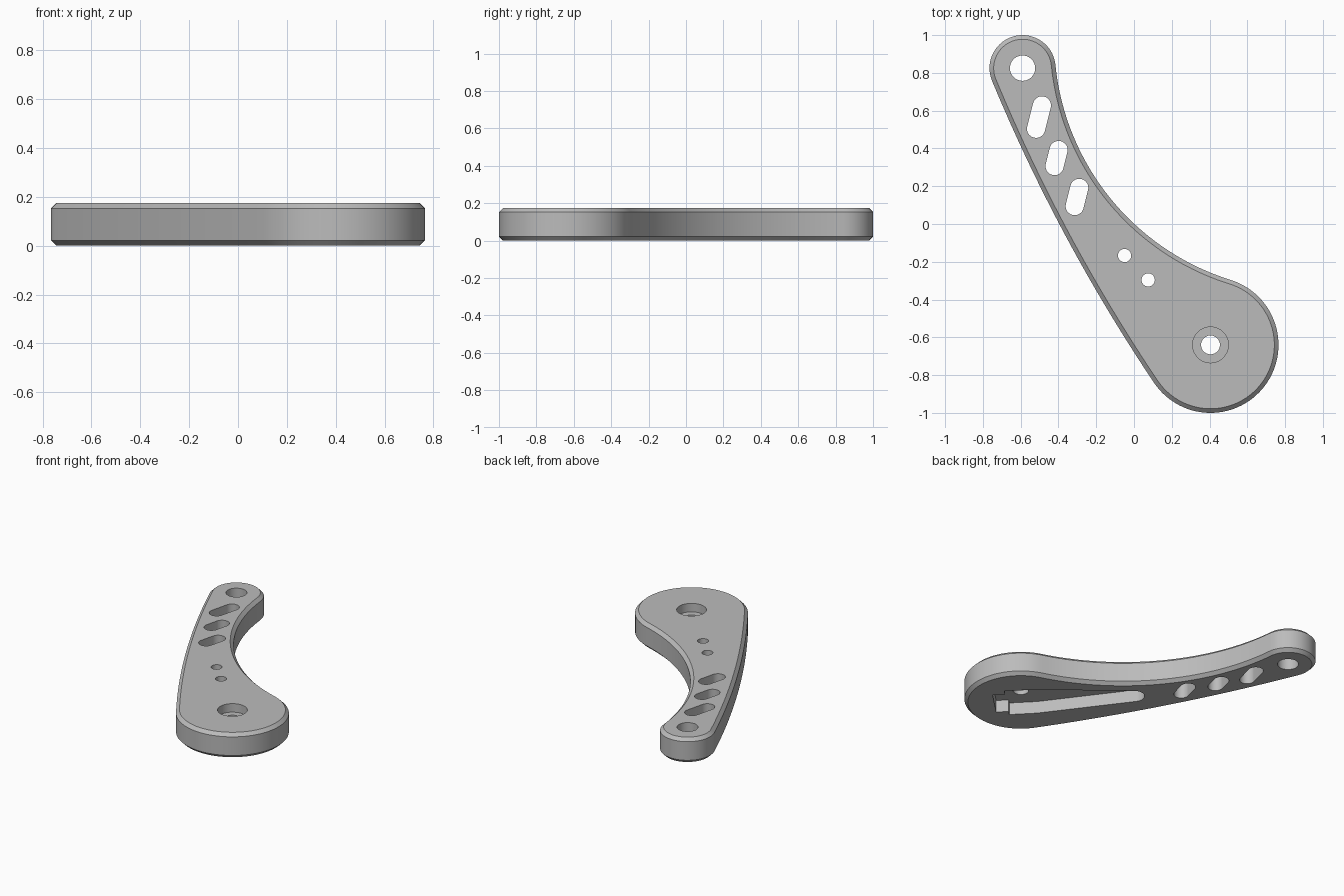
import bpy, bmesh, math
from mathutils import Vector

cube = bpy.data.objects.get("Cube")
if cube:
    bpy.data.objects.remove(cube, do_unlink=True)

THICK, CHAMFER = 0.175, 0.022
TIP, TIP_R = Vector((-0.59, 0.825)), 0.175
HUB, HUB_R = Vector((0.405, -0.64)), 0.36
POCKET_DEPTH, BORE_DEPTH = 0.085, 0.06

grey = bpy.data.materials.new("grey plastic")
grey.use_nodes = True
grey.diffuse_color = (0.5, 0.5, 0.5, 1)
grey.node_tree.nodes["Principled BSDF"].inputs["Base Color"].default_value = (0.5, 0.5, 0.5, 1)


def polar(angle, r=1.0):
    return Vector((math.cos(angle), math.sin(angle))) * r


def heading(v):
    return math.atan2(v.y, v.x)


def arc(centre, r, start, end, steps):
    return [centre + polar(start + (end - start) * i / steps, r) for i in range(steps + 1)]


# Side arcs tangent to both end circles
span, step = HUB - TIP, HUB_R - TIP_R
power = span.length_squared - step ** 2
inner_u = polar(math.radians(5.7))
inner_a = power / (2 * (step + inner_u.dot(span)))
INNER, INNER_R = TIP + inner_u * inner_a, inner_a - TIP_R
outer_a = 9.0
outer_dot = (power / outer_a + 2 * step) / 2
outer_u = polar(heading(span) + math.acos(outer_dot / span.length))
OUTER, OUTER_R = TIP + outer_u * outer_a, outer_a + TIP_R


def outline(inset):
    """Counterclockwise arm outline, shrunk by inset."""
    t_in, t_out = heading(INNER - TIP), heading(TIP - OUTER) % math.tau
    h_in, h_out = heading(INNER - HUB), heading(HUB - OUTER) % math.tau
    pts = arc(TIP, TIP_R - inset, t_in, t_out, 40)
    pts += arc(OUTER, OUTER_R - inset, t_out, h_out, 30)[1:]
    pts += arc(HUB, HUB_R - inset, h_out, h_in + math.tau, 60)[1:]
    pts += arc(INNER, INNER_R + inset, heading(HUB - INNER) % math.tau,
               heading(TIP - INNER) % math.tau, 44)[1:-1]
    return pts


def loft(name, levels):
    """Closed solid through matching outlines, given as (points, z)."""
    bm = bmesh.new()
    rings = [[bm.verts.new((p.x, p.y, z)) for p in pts] for pts, z in levels]
    for low, high in zip(rings, rings[1:]):
        for i in range(len(low)):
            j = (i + 1) % len(low)
            bm.faces.new((low[i], low[j], high[j], high[i]))
    bm.faces.new(rings[0][::-1])
    bm.faces.new(rings[-1])
    bmesh.ops.recalc_face_normals(bm, faces=bm.faces)
    mesh = bpy.data.meshes.new(name)
    bm.to_mesh(mesh)
    bm.free()
    mesh.materials.append(grey)
    obj = bpy.data.objects.new(name, mesh)
    bpy.context.collection.objects.link(obj)
    return obj


# Chamfered arm body
body = loft("lever_arm", [(outline(CHAMFER), 0), (outline(0), CHAMFER),
                          (outline(0), THICK - CHAMFER), (outline(CHAMFER), THICK)])
bpy.context.view_layer.objects.active = body
body.select_set(True)


def cut(pts, low=-0.1, high=THICK + 0.1):
    cutter = loft("cutter", [(pts, low), (pts, high)])
    cutter.hide_render = True
    mod = body.modifiers.new("cut", "BOOLEAN")
    mod.operation, mod.solver, mod.object = "DIFFERENCE", "EXACT", cutter
    bpy.ops.object.modifier_apply(modifier=mod.name)
    bpy.data.objects.remove(cutter, do_unlink=True)


def circle(centre, r):
    return arc(centre, r, 0, math.tau, 40)[:-1]


def slot(centre, half, r):
    a = heading(half)
    return (arc(centre + half, r, a - math.pi / 2, a + math.pi / 2, 16)
            + arc(centre - half, r, a + math.pi / 2, a + math.pi * 1.5, 16))


# Underside pocket: stepped block at the hub, tapering to a round tip
axis = polar(math.radians(134))
side = Vector((-axis.y, axis.x))
half = [(-0.17, 0.11), (-0.09, 0.11), (-0.09, 0.15), (0.09, 0.15)]
profile = [(s, -t) for s, t in half]
profile += [tuple(p) for p in arc(Vector((0.725, 0)), 0.068, -1.45, 1.45, 20)]
profile += half[::-1]
cut([HUB + axis * s + side * t for s, t in profile], -0.1, POCKET_DEPTH)

# Hub bore with counterbore, tip hole and screw holes
cut(circle(HUB, 0.095), THICK - BORE_DEPTH)
cut(circle(HUB, 0.05))
cut(circle(TIP, 0.067))
for x, y in ((-0.05, -0.167), (0.075, -0.296)):
    cut(circle(Vector((x, y)), 0.035))

# Lightening slots
for x, y, length in ((-0.503, 0.566, 0.064), (-0.41, 0.349, 0.044), (-0.302, 0.143, 0.05)):
    cut(slot(Vector((x, y)), polar(math.radians(76), length), 0.048))

bpy.ops.object.shade_smooth_by_angle(angle=math.radians(30))
